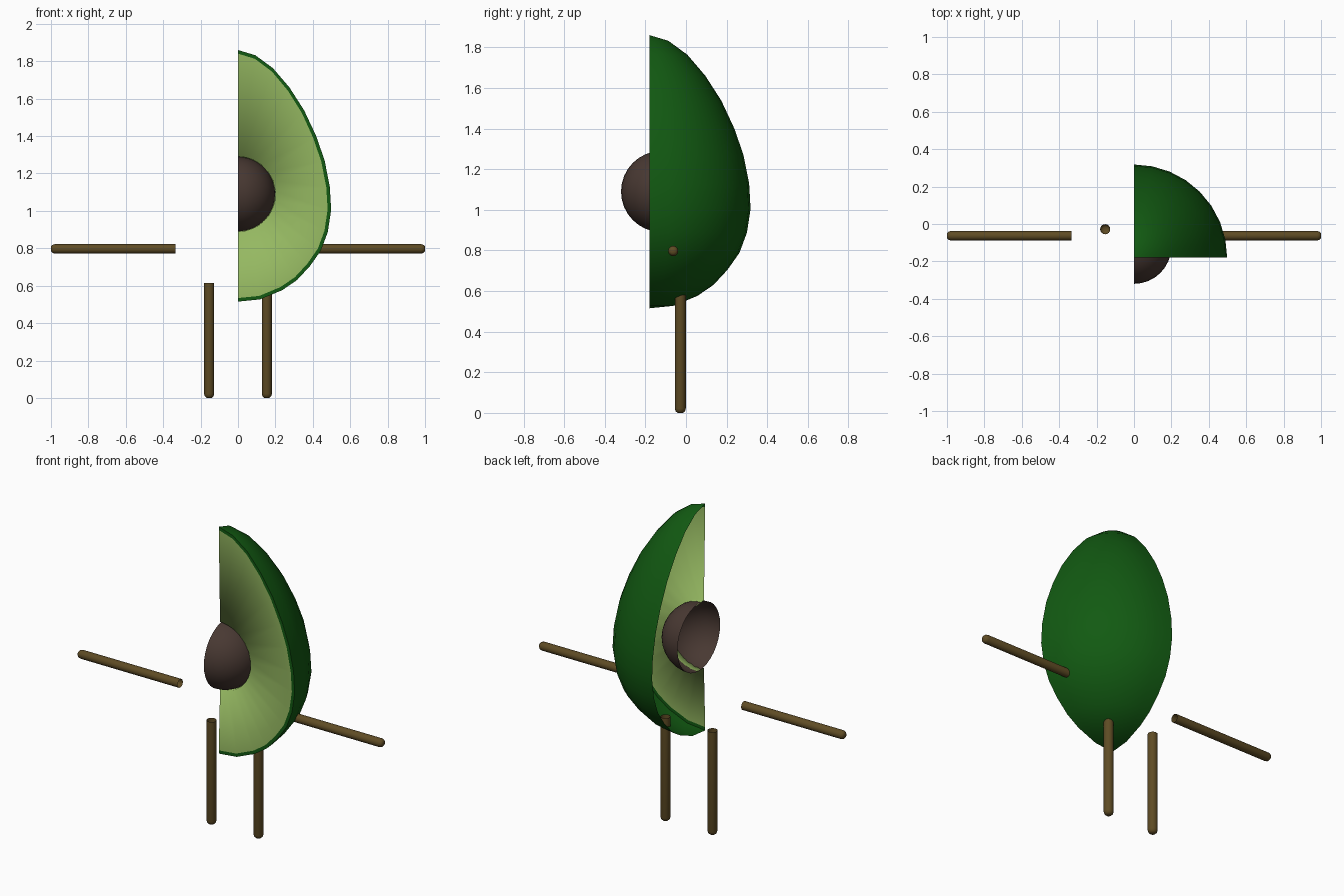
import bpy, bmesh, math
from mathutils import Vector

if "Cube" in bpy.data.objects:
    bpy.data.objects.remove(bpy.data.objects["Cube"])


def material(name, colour):
    m = bpy.data.materials.new(name)
    m.diffuse_color = (*colour, 1)
    m.use_nodes = True
    m.node_tree.nodes["Principled BSDF"].inputs["Base Color"].default_value = m.diffuse_color
    return m


DARK_GREEN = material("dark green skin", (0.006, 0.102, 0.006))
LIGHT_GREEN = material("light green flesh", (0.30, 0.48, 0.12))
DARK_BROWN = material("dark brown pit", (0.065, 0.040, 0.032))
OLIVE_BROWN = material("olive brown limbs", (0.114, 0.072, 0.018))


def grid_object(name, rows, mat, angle):
    """Quad sheet from rows of points; points that meet are merged."""
    bm = bmesh.new()
    vs = [[bm.verts.new(p) for p in row] for row in rows]
    for a, b in zip(vs, vs[1:]):
        for j in range(len(a) - 1):
            bm.faces.new((a[j], b[j], b[j + 1], a[j + 1]))
    bmesh.ops.remove_doubles(bm, verts=bm.verts[:], dist=0.0005)
    me = bpy.data.meshes.new(name)
    bm.to_mesh(me)
    bm.free()
    me.materials.append(mat)
    ob = bpy.data.objects.new(name, me)
    bpy.context.collection.objects.link(ob)
    bpy.ops.object.select_all(action='DESELECT')
    bpy.context.view_layer.objects.active = ob
    ob.select_set(True)
    bpy.ops.object.shade_smooth_by_angle(angle=math.radians(angle))
    return ob


def lathe(profile, start, end, steps, y=0.0):
    """Rows of points from a top-to-bottom (radius, z) profile."""
    angles = [math.radians(start + (end - start) * k / steps) for k in range(steps + 1)]
    return [[Vector((r * math.cos(a), y + r * math.sin(a), z)) for a in angles]
            for r, z in profile]


CUT_Y = -0.18
PIT = Vector((0, -0.12, 1.09))
PIT_R = 0.2

# Skin: quarter turn of the pear profile, with a narrow rim on the cut face
outline = [(0, 1.86), (.093, 1.832), (.187, 1.763), (.275, 1.66), (.354, 1.537),
           (.418, 1.40), (.463, 1.27), (.491, 1.128), (.498, 1.005), (.480, .887),
           (.443, .788), (.384, .704), (.315, .63), (.236, .576), (.118, .527), (0, .515)]
rim_centre = Vector((0, CUT_Y, PIT.z))
skin_rows = lathe(outline, 0, 90, 8, CUT_Y)
rim = []
for row in skin_rows:
    d = row[0] - rim_centre
    inner = rim_centre + d * (1 - 0.019 / d.length)
    rim.append(inner)
    row.insert(0, inner.copy())
grid_object("skin", skin_rows, DARK_GREEN, 35)

# Flesh: cut face running in to a socket that turns back around the pit
flesh_rows = []
for p in rim:
    d = (p - rim_centre).normalized()
    ring = [rim_centre + d * r + Vector((0, y - CUT_Y, 0))
            for r, y in ((.194, -.10), (.201, -.168))]
    flesh_rows.append(ring + [p])
grid_object("flesh", flesh_rows, LIGHT_GREEN, 180)

# Pit: half ball, open along the centre plane
ball = [(PIT_R * math.sin(math.pi * i / 16), PIT.z + PIT_R * math.cos(math.pi * i / 16))
        for i in range(17)]
grid_object("pit", lathe(ball, -90, 90, 16, PIT.y), DARK_BROWN, 60)


# Limbs: round sticks, open at the body end and rounded at the tip
def limb(name, length, r, location, turn=0):
    profile = [(r, 0), (r, -length + r * .8), (r * .85, -length + r * .3),
               (r * .5, -length), (0, -length)]
    ob = grid_object(name, lathe(profile, 0, 360, 16), OLIVE_BROWN, 50)
    ob.rotation_euler.y = math.radians(turn)
    ob.location = location


for side, label in ((-1, "left"), (1, "right")):
    limb(label + "_arm", 0.665, 0.025, (side * 0.335, -0.063, 0.797), -90 * side)
    limb(label + "_leg", 0.615, 0.027, (side * 0.154, -0.028, 0.615))
